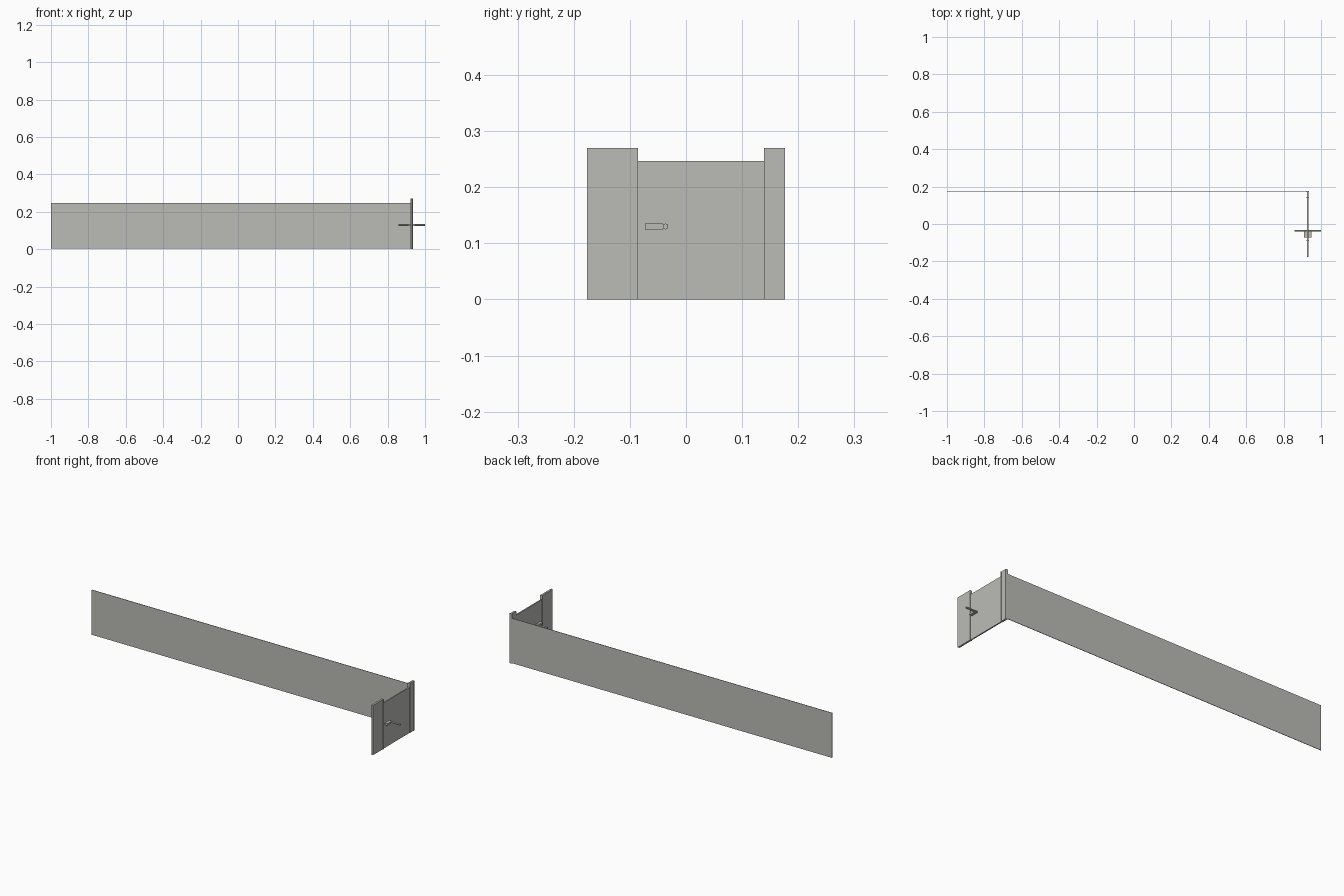
import bpy, bmesh, math
from mathutils import Matrix

if "Cube" in bpy.data.objects:
    bpy.data.objects.remove(bpy.data.objects["Cube"])

grey = bpy.data.materials.new("warm_grey")
grey.diffuse_color = (0.5, 0.5, 0.47, 1)
grey.use_nodes = True
grey.node_tree.nodes["Principled BSDF"].inputs["Base Color"].default_value = grey.diffuse_color


def finish(name, bm):
    mesh = bpy.data.meshes.new(name)
    bm.to_mesh(mesh)
    bm.free()
    mesh.materials.append(grey)
    ob = bpy.data.objects.new(name, mesh)
    bpy.context.collection.objects.link(ob)
    return ob


def box(name, x0, x1, y0, y1, z0, z1):
    bm = bmesh.new()
    bmesh.ops.create_cube(bm, size=1)
    bmesh.ops.scale(bm, vec=(x1 - x0, y1 - y0, z1 - z0), verts=bm.verts)
    bmesh.ops.translate(bm, vec=((x0 + x1) / 2, (y0 + y1) / 2, (z0 + z1) / 2), verts=bm.verts)
    return finish(name, bm)


X = 0.929      # centre plane of the end wall
TOP = 0.27

# Long side panel
box("long_panel", -1.0, X, 0.1735, 0.176, 0.003, 0.247)

# End wall: door between two taller posts
box("door", X - 0.0035, X + 0.0035, -0.086, 0.14, 0, 0.247)
box("wide_post", X - 0.005, X + 0.005, -0.176, -0.09, 0, TOP)
box("narrow_post", X - 0.005, X + 0.005, 0.144, 0.171, 0, TOP)

# Raised edge strips on the posts
for name, y in (("latch_strip", -0.0905), ("hinge_strip", 0.139), ("corner_strip", 0.171)):
    box(name, X - 0.007, X + 0.007, y, y + 0.005, 0, TOP)

# Handle: hexagonal bar through the door, with a flat plate on each side
bm = bmesh.new()
bmesh.ops.create_cone(bm, cap_ends=True, segments=6, radius1=0.0055, radius2=0.0055,
                      depth=0.142, matrix=Matrix.Translation((X, -0.0365, 0.13)) @
                      Matrix.Rotation(math.pi / 2, 4, 'Y') @ Matrix.Rotation(math.pi / 6, 4, 'Z'))
finish("handle_bar", bm)
box("handle_plate", X - 0.019, X + 0.019, -0.073, -0.041, 0.125, 0.135)
